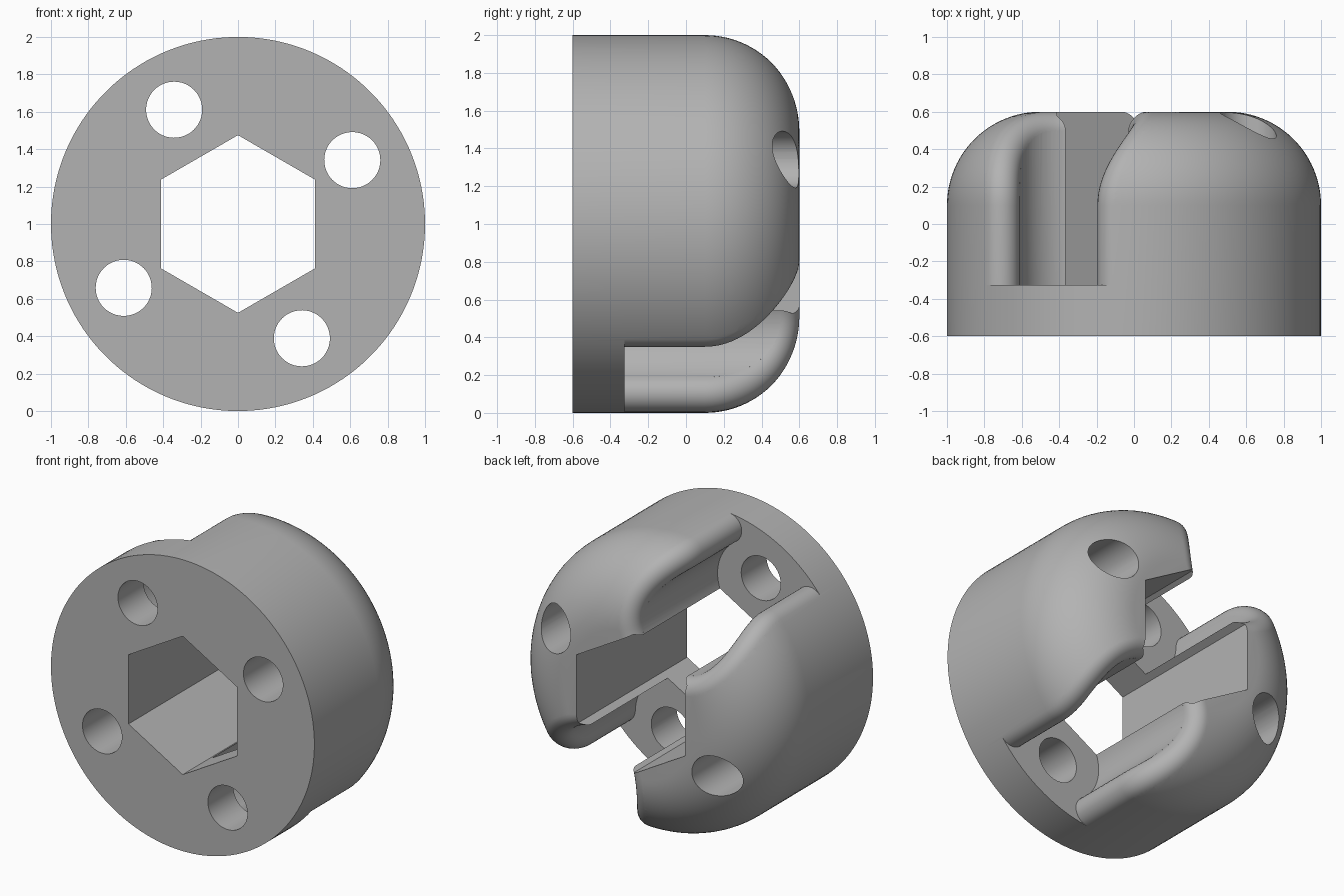
import bpy, bmesh
from math import sin, cos, pi, radians, sqrt, atan2
from mathutils import Vector

if "Cube" in bpy.data.objects:
    bpy.data.objects.remove(bpy.data.objects["Cube"], do_unlink=True)

SLOT = radians(119.2)             # direction of the upper slot
FLOOR, BACK = -0.325, 0.6         # slot floor and back face along y
POCKET, POCKET_R = 0.64, 0.3      # round pocket in each slot
FILLET, DOME = 0.1, 0.5           # slot edge rounding, dome rounding


def world(a, p, y, turn):
    """Point from along-slot, across-slot and depth to world space."""
    return Vector((cos(turn) * a - sin(turn) * p, y, 1 + sin(turn) * a + cos(turn) * p))


def loft(name, rings):
    """Closed solid skinned through rings of equal length."""
    bm = bmesh.new()
    loops = [[bm.verts.new(co) for co in ring] for ring in rings]
    n = len(loops[0])
    for r0, r1 in zip(loops, loops[1:]):
        for i in range(n):
            bm.faces.new((r0[i], r0[(i + 1) % n], r1[(i + 1) % n], r1[i]))
    bm.faces.new(loops[0])
    bm.faces.new(loops[-1])
    bmesh.ops.recalc_face_normals(bm, faces=bm.faces)
    mesh = bpy.data.meshes.new(name)
    bm.to_mesh(mesh)
    bm.free()
    obj = bpy.data.objects.new(name, mesh)
    bpy.context.collection.objects.link(obj)
    return obj


def ring(radius, y, sides, along=0.0, turn=SLOT, phase=0.0):
    angles = [phase + 2 * pi * i / sides for i in range(sides)]
    return [world(along + radius * cos(t), radius * sin(t), y, turn) for t in angles]


def prism(name, radius, y0, y1, sides, **kw):
    return loft(name, [ring(radius, y, sides, **kw) for y in (y0, y1)])


def section(a, p, y, normal, turn):
    """Slot mouth outline whose two sides are rounded around (a, +-p, y)."""
    centre = Vector((a, p, y))
    inward = Vector((POCKET - a, -p, 0)).normalized()
    side = [centre + inward * (FILLET + 0.03)]
    side += [centre + inward.slerp(normal, i / 12) * FILLET for i in range(13)]
    side.append(centre + normal * (FILLET + 0.3))
    return ([world(v.x, v.y, v.z, turn) for v in side]
            + [world(v.x, -v.y, v.z, turn) for v in reversed(side)])


def slot_mouth(turn):
    """Rolls the edge rounding up the side, over the dome and into the hexagon."""
    reach = POCKET_R + FILLET
    rings = []
    for i in range(-1, 25):
        tilt = max(i, 0) / 24 * pi / 2
        rho = DOME + (DOME - FILLET) * cos(tilt)
        y = FLOOR if i < 0 else BACK - DOME + (DOME - FILLET) * sin(tilt)
        a = (rho ** 2 + POCKET ** 2 - reach ** 2) / (2 * POCKET)
        p = sqrt(rho ** 2 - a ** 2)
        out = Vector((a / rho * cos(tilt), p / rho * cos(tilt), sin(tilt)))
        rings.append(section(a, p, y, out, turn))
    start = atan2(p, a - POCKET)
    for step in (4, 8, 14):
        t = start + radians(step)
        rings.append(section(POCKET + reach * cos(t), reach * sin(t),
                             BACK - FILLET, Vector((0, 0, 1)), turn))
    return loft("slot_mouth_cutter", rings)


# Round body with a domed back
arc = [pi / 2 * i / 24 for i in range(25)]
profile = [(1, -BACK)] + [(DOME + DOME * cos(t), BACK - DOME + DOME * sin(t)) for t in arc]
body = loft("socket_body", [ring(r, y, 144) for r, y in profile])

# Cutters: hexagonal bore, four round holes, two slots
cutters = [prism("hex_cutter", 0.475, -1, 1, 6, turn=pi / 2)]
for k in range(4):
    cutters.append(prism("hole_cutter", 0.15, -1, 1, 48, along=0.7, turn=SLOT + k * pi / 2))
for turn in (SLOT, SLOT + pi):
    cutters.append(prism("pocket_cutter", POCKET_R, FLOOR, 1, 72, along=POCKET, turn=turn))
    cutters.append(slot_mouth(turn))

bpy.context.view_layer.objects.active = body
for cutter in cutters:
    cutter.hide_render = True
    mod = body.modifiers.new("cut", 'BOOLEAN')
    mod.operation, mod.solver, mod.object = 'DIFFERENCE', 'EXACT', cutter
    bpy.ops.object.modifier_apply(modifier=mod.name)
    bpy.data.objects.remove(cutter, do_unlink=True)

# Plain grey finish
grey = bpy.data.materials.new("plain_grey")
grey.use_nodes = True
colour = (0.45, 0.45, 0.45, 1)
grey.diffuse_color = colour
grey.node_tree.nodes["Principled BSDF"].inputs["Base Color"].default_value = colour
body.data.materials.clear()
body.data.materials.append(grey)

bpy.ops.object.select_all(action='DESELECT')
body.select_set(True)
bpy.ops.object.shade_smooth_by_angle(angle=radians(30))
